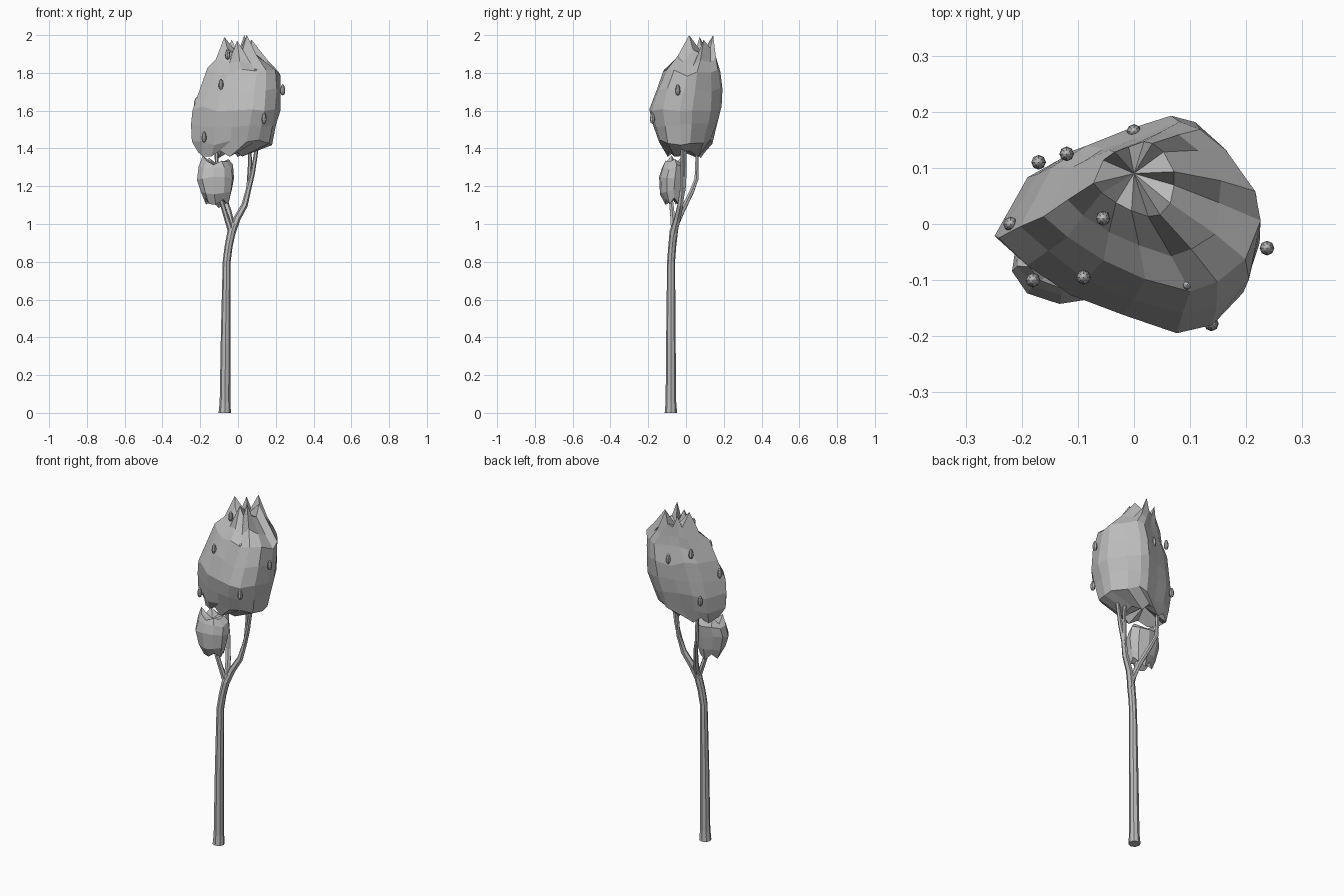
import bpy, bmesh, math, random
from mathutils import Vector

if "Cube" in bpy.data.objects:
    bpy.data.objects.remove(bpy.data.objects["Cube"])

random.seed(4)
grey = bpy.data.materials.new("plain grey")
grey.diffuse_color = (0.5, 0.5, 0.5, 1)
grey.use_nodes = True
grey.node_tree.nodes["Principled BSDF"].inputs["Base Color"].default_value = grey.diffuse_color


def finish(bm, name):
    bmesh.ops.recalc_face_normals(bm, faces=bm.faces)
    me = bpy.data.meshes.new(name)
    bm.to_mesh(me)
    bm.free()
    me.materials.append(grey)
    ob = bpy.data.objects.new(name, me)
    bpy.context.collection.objects.link(ob)
    return ob


def skin(bm, rings, cap0, cap1):
    """Bridge vertex rings and close both ends with a fan to a centre point."""
    loops = [[bm.verts.new(p) for p in r] for r in rings]
    n = len(loops[0])
    for a, b in zip(loops, loops[1:]):
        for i in range(n):
            j = (i + 1) % n
            bm.faces.new((a[i], a[j], b[j], b[i]))
    for loop, c in ((loops[0], cap0), (loops[-1], cap1)):
        v = bm.verts.new(c)
        for i in range(n):
            bm.faces.new((loop[i], loop[(i + 1) % n], v))


def limb(name, pts, sides=6):
    """Tapered tube through (x, y, z, radius) points."""
    bm = bmesh.new()
    P = [Vector(p[:3]) for p in pts]
    rings = []
    for k, p in enumerate(P):
        t = (P[min(k + 1, len(P) - 1)] - P[max(k - 1, 0)]).normalized()
        if k == 0 and p.z == 0:
            t = Vector((0, 0, 1))
        u = Vector((0, 1, 0)).cross(t).normalized()
        w = t.cross(u)
        rings.append([p + pts[k][3] * (math.cos(a) * u + math.sin(a) * w)
                      for a in (2 * math.pi * i / sides for i in range(sides))])
    skin(bm, rings, P[0], P[-1])
    return finish(bm, name)


def clump(name, plan, levels, cap0, cap1, jitter):
    """Leaf mass: plan outline fitted to (z, x0, x1, y0, y1, zigzag) levels."""
    bm = bmesh.new()
    xs, ys = [p[0] for p in plan], [p[1] for p in plan]
    rings = []
    for z, x0, x1, y0, y1, zig in levels:
        ring = []
        for i, (x, y) in enumerate(plan):
            fx = (x - min(xs)) / (max(xs) - min(xs))
            fy = (y - min(ys)) / (max(ys) - min(ys))
            # pull points inward a little at random for an uneven surface
            s = 1 - abs(random.uniform(-jitter, jitter)) * 5
            fx, fy = .5 + (fx - .5) * s, .5 + (fy - .5) * s
            dz = zig * (1, -0.5, -1, 0.3, -0.8)[i % 5] + random.uniform(-jitter, jitter)
            ring.append((x0 + fx * (x1 - x0), y0 + fy * (y1 - y0), min(z + dz, 2.0)))
        rings.append(ring)
    skin(bm, rings, cap0, cap1)
    return finish(bm, name)


# trunk and branches
limb("trunk", [(-.07, -.08, 0, .033), (-.069, -.08, .06, .028), (-.066, -.08, .4, .025),
               (-.06, -.079, .8, .021), (-.05, -.073, .88, .021), (-.034, -.065, .96, .022),
               (-.02, -.055, 1.0, .018)], 8)
limb("right_branch", [(-.034, -.065, .95, .02), (-.005, -.045, 1.03, .019), (.035, -.03, 1.1, .017),
                      (.055, -.02, 1.18, .014), (.078, -.02, 1.27, .012), (.112, -.02, 1.48, .009)])
limb("middle_branch", [(.035, -.03, 1.1, .013), (.057, -.01, 1.2, .012),
                       (.064, -.005, 1.34, .010), (.052, -.005, 1.5, .008)])
limb("left_branch", [(-.034, -.065, .95, .016), (-.06, -.07, 1.03, .014),
                     (-.09, -.08, 1.13, .012), (-.12, -.08, 1.22, .009)])
limb("back_branch", [(-.03, -.06, .98, .017), (-.05, -.02, 1.07, .015),
                     (-.085, .03, 1.17, .013), (-.11, .056, 1.24, .012), (-.115, .06, 1.42, .009)])

# main crown
crown_plan = [(-.25, -.02), (-.2, -.07), (-.12, -.125), (-.025, -.167), (.075, -.197),
              (.14, -.18), (.205, -.125), (.23, -.03), (.225, .04), (.16, .14), (.1, .19),
              (.05, .2), (-.04, .165), (-.12, .14), (-.19, .1)]
clump("main_crown", crown_plan, [
    (1.375, -.215, .04, -.10, .10, .015),
    (1.435, -.245, .19, -.15, .14, .012),
    (1.52, -.253, .215, -.18, .175, 0),
    (1.61, -.243, .233, -.202, .195, 0),
    (1.71, -.21, .235, -.17, .2, .005),
    (1.81, -.165, .23, -.125, .185, .015),
    (1.865, -.125, .16, -.06, .17, .015),
    (1.955, -.075, .075, .01, .15, .04),
], (-.07, 0, 1.43), (0, .09, 1.90), .013)

# small lower clump
small_plan = [(math.cos(a), math.sin(a)) for a in (2 * math.pi * (i + .3) / 10 for i in range(10))]
clump("lower_clump", small_plan, [
    (1.115, -.175, -.045, -.11, -.03, .022),
    (1.17, -.20, -.03, -.138, -.012, .01),
    (1.24, -.222, -.018, -.143, .0, 0),
    (1.30, -.21, -.025, -.13, .005, .01),
    (1.335, -.19, -.05, -.115, -.02, .018),
], (-.11, -.07, 1.14), (-.12, -.07, 1.31), .01)

# pods around the crown
pods = [(-.22, 0, 1.64), (-.17, .11, 1.505), (-.12, .125, 1.775), (0, .165, 1.73),
        (-.055, .01, 1.9), (-.09, -.095, 1.74), (.095, -.108, 1.795), (.237, -.043, 1.71),
        (.138, -.178, 1.56), (.155, .123, 1.76), (-.18, -.1, 1.46)]
for i, (x, y, z) in enumerate(pods):
    bm = bmesh.new()
    bmesh.ops.create_uvsphere(bm, u_segments=8, v_segments=5, radius=1)
    for v in bm.verts:
        taper = 1 - .2 * v.co.z
        v.co = (x + v.co.x * .013 * taper, y + v.co.y * .013 * taper, z + v.co.z * .03)
    finish(bm, f"pod_{i + 1}")
